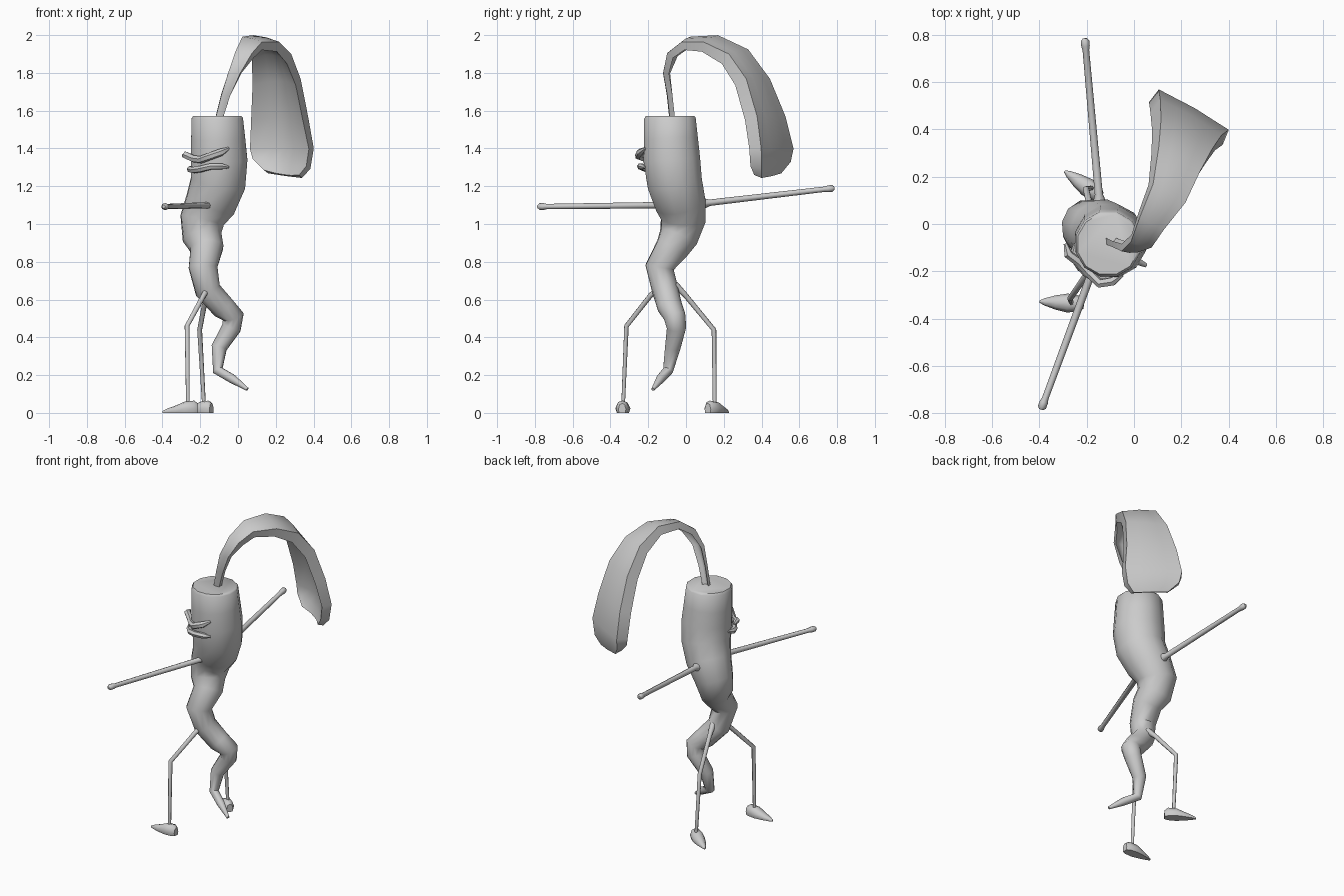
import bpy, bmesh
from math import sin, cos, pi, radians
from mathutils import Vector as V

if "Cube" in bpy.data.objects:
    bpy.data.objects.remove(bpy.data.objects["Cube"])


def loft(name, rings, angle=50):
    """Skin closed rings of equal point count, capping both ends."""
    bm = bmesh.new()
    rows = [[bm.verts.new(p) for p in r] for r in rings]
    n = len(rows[0])
    for a, b in zip(rows, rows[1:]):
        for i in range(n):
            bm.faces.new((a[i], a[(i + 1) % n], b[(i + 1) % n], b[i]))
    bm.faces.new(rows[0])
    bm.faces.new(rows[-1])
    bmesh.ops.recalc_face_normals(bm, faces=bm.faces)
    me = bpy.data.meshes.new(name)
    bm.to_mesh(me)
    bm.free()
    ob = bpy.data.objects.new(name, me)
    bpy.context.collection.objects.link(ob)
    bpy.ops.object.select_all(action='DESELECT')
    ob.select_set(True)
    bpy.context.view_layer.objects.active = ob
    bpy.ops.object.shade_smooth_by_angle(angle=radians(angle))
    return ob


def tangents(pts):
    out = []
    for i in range(len(pts)):
        t = V((0, 0, 0))
        if i:
            t += (pts[i] - pts[i - 1]).normalized()
        if i < len(pts) - 1:
            t += (pts[i + 1] - pts[i]).normalized()
        out.append(t.normalized())
    return out


def tube(name, path, sides=8, angle=50):
    """Round tube along (x, y, z, radius) stations."""
    pts = [V(p[:3]) for p in path]
    ts = tangents(pts)
    u = ts[0].orthogonal().normalized()
    rings = []
    for p, t, s in zip(pts, ts, path):
        u = (u - t * u.dot(t)).normalized()
        v = t.cross(u)
        rings.append([p + (u * cos(2 * pi * k / sides) + v * sin(2 * pi * k / sides)) * s[3]
                      for k in range(sides)])
    return loft(name, rings, angle)


# Head, torso and trailing tail in one bending tube
tube("body", [
    (-.11, -.085, 1.572, .132), (-.11, -.085, 1.56, .141), (-.105, -.08, 1.45, .148),
    (-.10, -.075, 1.34, .155), (-.105, -.06, 1.22, .15), (-.145, -.03, 1.11, .138),
    (-.19, -.015, 1.02, .12), (-.19, -.04, .93, .105), (-.165, -.075, .87, .09),
    (-.185, -.14, .77, .078), (-.16, -.11, .65, .07), (-.08, -.085, .56, .066),
    (-.025, -.06, .51, .058), (-.035, -.05, .45, .052), (-.10, -.07, .345, .042),
    (-.107, -.095, .225, .028), (-.03, -.135, .18, .024), (.05, -.175, .125, .009)], 12)

# Lips wrapping round the front left of the head
for name, z, rad, r in (
        ("upper_lip", (1.36, 1.365, 1.345, 1.34, 1.36, 1.38, 1.40),
         (.19, .185, .158, .158, .18, .165, .148), .02),
        ("lower_lip", (1.30, 1.29, 1.285, 1.29, 1.305, 1.305, 1.30),
         (.148, .16, .163, .165, .17, .16, .148), .018)):
    path = []
    for i, a in enumerate((182, 196, 212, 232, 256, 274, 290)):
        a = radians(a)
        path.append((-.10 + rad[i] * cos(a), -.077 + rad[i] * sin(a), z[i],
                     r * (.4 if i in (0, 6) else 1)))
    tube(name, path, 6)

# Arched plume: centre of back, half width, rim depth, sideways heading, tilt
plume = [
    ((-.105, -.085, 1.54), .02, .03, 0, 0), ((-.065, -.10, 1.68), .025, .03, 0, 0),
    ((-.02, -.12, 1.80), .034, .035, -5, 0), ((.03, -.09, 1.91), .048, .045, -15, -.1),
    ((.075, .0, 1.98), .062, .05, -26, -.25), ((.15, .13, 1.985), .085, .06, -30, -.22),
    ((.195, .28, 1.915), .108, .075, -30, -.12), ((.225, .385, 1.77), .132, .08, -30, 0),
    ((.243, .455, 1.57), .158, .08, -30, 0), ((.255, .487, 1.40), .18, .075, -30, 0),
    ((.25, .48, 1.31), .165, .07, -30, -.12), ((.25, .455, 1.255), .11, .05, -30, -.12)]
section = [(-1, .95), (-.95, .05), (-.45, 0), (0, -.05), (.45, 0), (.95, .05),
           (1, .95), (.8, .75), (.4, .42), (0, .35), (-.4, .42), (-.8, .75)]
centres = [V(s[0]) for s in plume]
rings = []
for c, t, (_, hw, dep, ang, tilt) in zip(centres, tangents(centres), plume):
    w = V((cos(radians(ang)), sin(radians(ang)), tilt)).normalized()
    n = t.cross(w).normalized()
    rings.append([c + w * a * hw + n * b * dep for a, b in section])
loft("plume", rings, 45)

# Thin straight arms with a flared root and rounded hand
for name, a, b in (("front_arm", (-.14, -.10, 1.10), (-.393, -.785, 1.092)),
                   ("back_arm", (-.143, .06, 1.105), (-.208, .785, 1.19))):
    a, b = V(a), V(b)
    tube(name, [(*a.lerp(b, f), r) for f, r in (
        (0, .04), (.09, .017), (.93, .014), (.955, .018), (.985, .018), (1, .009))])

# Thin bent legs
tube("front_leg", [(-.16, -.13, .66, .02), (-.18, -.185, .625, .014), (-.27, -.315, .46, .013),
                   (-.265, -.333, .04, .010)])
tube("back_leg", [(-.155, -.06, .68, .02), (-.168, -.005, .625, .014), (-.203, .148, .44, .013),
                  (-.18, .152, .04, .010)])

# Pointed flat-soled feet
for name, heel, toe in (("front_foot", V((-.212, -.338, 0)), V((-.40, -.328, 0))),
                        ("back_foot", V((-.14, .115, 0)), V((-.292, .222, 0)))):
    d = (toe - heel).normalized()
    side = V((-d.y, d.x, 0))
    rings = []
    for t, hw, h in ((0, .02, .05), (.02, .034, .065), (.07, .04, .06),
                     (.12, .03, .038), (.165, .016, .022), (.188, .005, .01)):
        rings.append([heel + d * t + side * x * hw + V((0, 0, z * h)) for x, z in (
            (-.8, 0), (-1, .4), (-.65, .88), (0, 1), (.65, .88), (1, .4), (.8, 0))])
    loft(name, rings)
